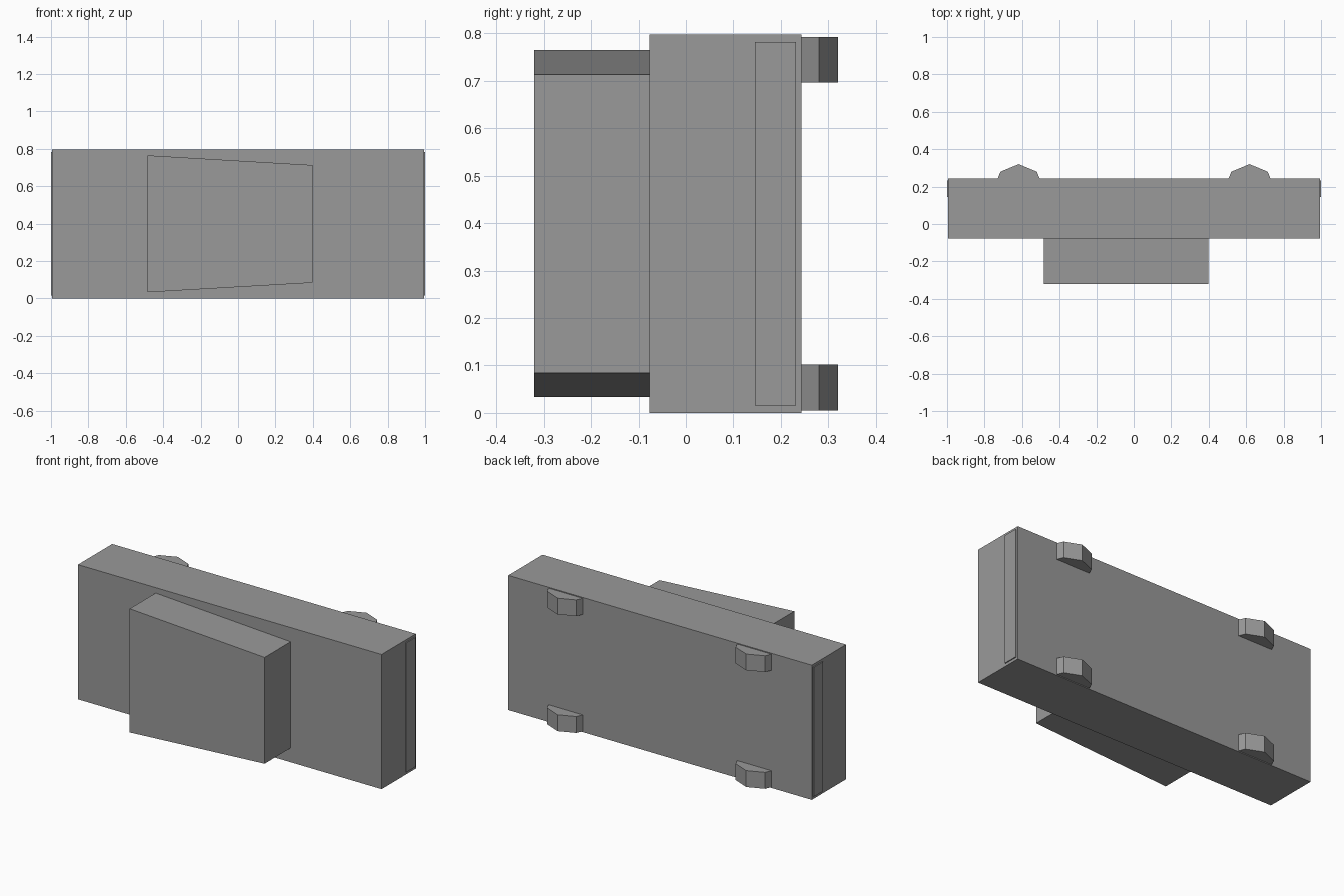
import bpy, bmesh, math

if "Cube" in bpy.data.objects:
    bpy.data.objects.remove(bpy.data.objects["Cube"])

# Dark grey paint shared by all parts
paint = bpy.data.materials.new("dark_grey")
paint.diffuse_color = (0.32, 0.32, 0.32, 1.0)
paint.use_nodes = True
paint.node_tree.nodes["Principled BSDF"].inputs["Base Color"].default_value = paint.diffuse_color


def prism(name, profile, axis, a, b):
    """Extrude a 2D profile along y (profile = x,z) or z (profile = x,y)."""
    def point(p, t):
        return (p[0], t, p[1]) if axis == 'y' else (p[0], p[1], t)
    bm = bmesh.new()
    lo = [bm.verts.new(point(p, a)) for p in profile]
    hi = [bm.verts.new(point(p, b)) for p in profile]
    bm.faces.new(lo)
    bm.faces.new(hi)
    n = len(profile)
    for i in range(n):
        j = (i + 1) % n
        bm.faces.new((lo[i], lo[j], hi[j], hi[i]))
    bmesh.ops.recalc_face_normals(bm, faces=bm.faces)
    mesh = bpy.data.meshes.new(name)
    bm.to_mesh(mesh)
    bm.free()
    mesh.materials.append(paint)
    ob = bpy.data.objects.new(name, mesh)
    bpy.context.collection.objects.link(ob)
    return ob


def rect(x0, x1, y0, y1):
    return [(x0, y0), (x1, y0), (x1, y1), (x0, y1)]


# Main car body (the car lies on its side, roof towards -y)
prism("body", rect(-0.994, 0.994, -0.077, 0.243), 'z', 0.0, 0.797)

# Cabin, narrowing towards +x
prism("cabin", [(-0.485, 0.033), (0.398, 0.084), (0.398, 0.713), (-0.485, 0.765)],
      'y', -0.32, -0.077)

# Bumper plates at both ends
for side, label in ((-1, "rear"), (1, "front")):
    x0, x1 = sorted((side * 0.96, side * 1.0))
    prism(label + "_bumper", rect(x0, x1, 0.145, 0.232), 'z', 0.016, 0.782)

# Four octagonal wheels, mostly sunk into the body
R = 0.137
for x, label in ((-0.618, "rear"), (0.618, "front")):
    ring = [(x + R * math.cos(i * math.pi / 4), 0.183 + R * math.sin(i * math.pi / 4))
            for i in range(8)]
    for z0, z1, end in ((0.005, 0.102, "lower"), (0.696, 0.792, "upper")):
        prism(f"{label}_{end}_wheel", ring, 'z', z0, z1)
